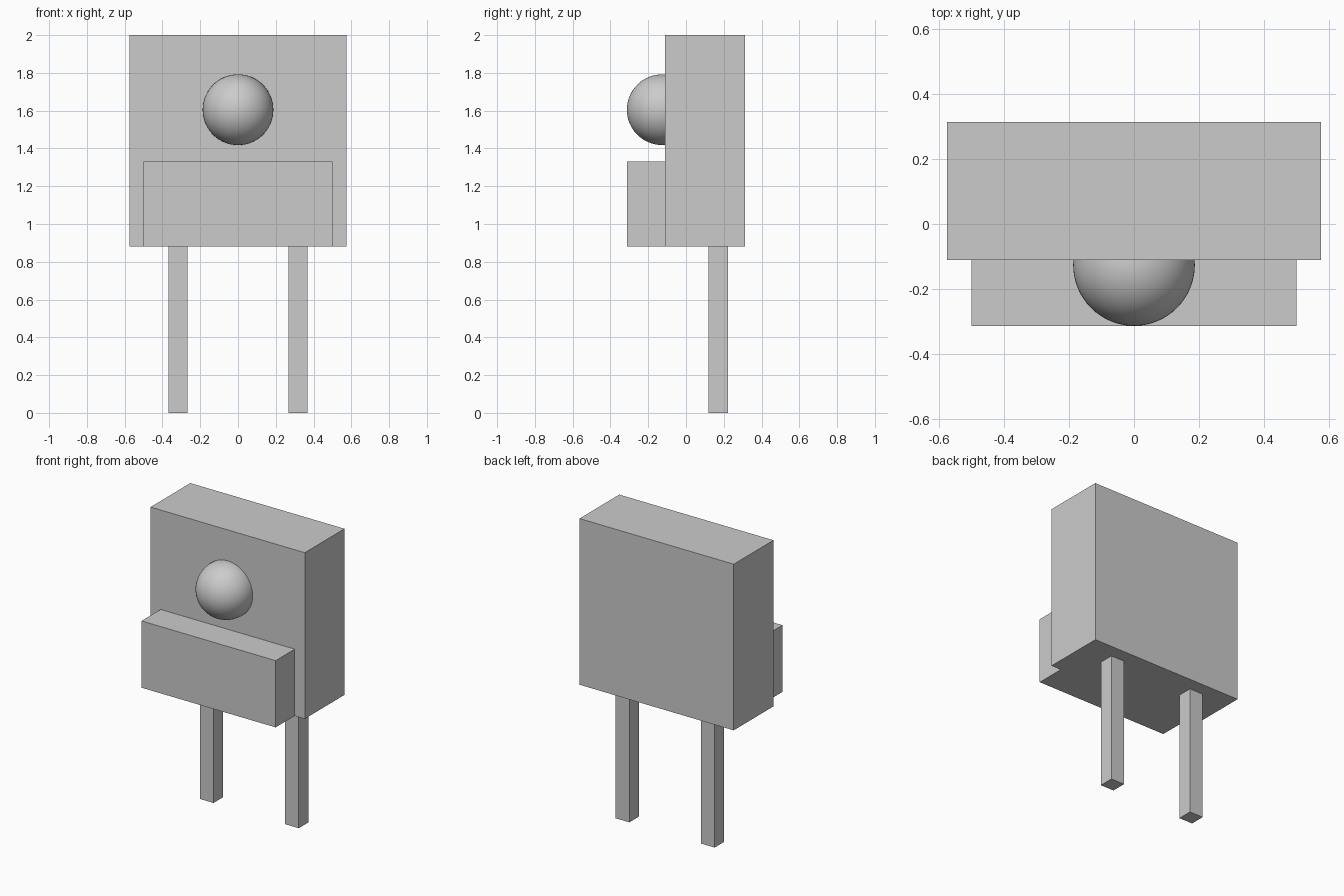
import bpy, bmesh
from mathutils import Matrix, Vector

cube = bpy.data.objects.get("Cube")
if cube:
    bpy.data.objects.remove(cube, do_unlink=True)

GREY = (0.6, 0.6, 0.6, 1.0)
mat = bpy.data.materials.new("plain grey")
mat.use_nodes = True
mat.diffuse_color = GREY
mat.node_tree.nodes["Principled BSDF"].inputs["Base Color"].default_value = GREY


def add_object(name, bm):
    mesh = bpy.data.meshes.new(name)
    bm.to_mesh(mesh)
    bm.free()
    mesh.materials.append(mat)
    obj = bpy.data.objects.new(name, mesh)
    bpy.context.collection.objects.link(obj)
    return obj


def box(name, low, high):
    low, high = Vector(low), Vector(high)
    bm = bmesh.new()
    bmesh.ops.create_cube(bm, size=1, matrix=Matrix.Translation((low + high) / 2)
                          @ Matrix.Diagonal((*(high - low), 1)))
    return add_object(name, bm)


FRONT, BASE = -0.11, 0.88

# Housing block and the ledge on its lower front
box("housing", (-0.575, FRONT, BASE), (0.575, 0.313, 2.0))
box("front_ledge", (-0.5, -0.313, BASE), (0.5, FRONT, 1.33))

# Two square pins
for side, x in (("left", 0.318), ("right", -0.318)):
    box(side + "_pin", (x - 0.051, 0.12, 0), (x + 0.051, 0.222, BASE))

# Round lens, trimmed flush with the housing front
bm = bmesh.new()
bmesh.ops.create_uvsphere(bm, u_segments=64, v_segments=32, radius=0.187,
                          matrix=Matrix.Translation((0, -0.126, 1.605)))
bmesh.ops.bisect_plane(bm, geom=bm.verts[:] + bm.edges[:] + bm.faces[:],
                       plane_co=(0, FRONT, 0), plane_no=(0, 1, 0), clear_outer=True)
for face in bm.faces:
    face.smooth = True
add_object("lens", bm)
